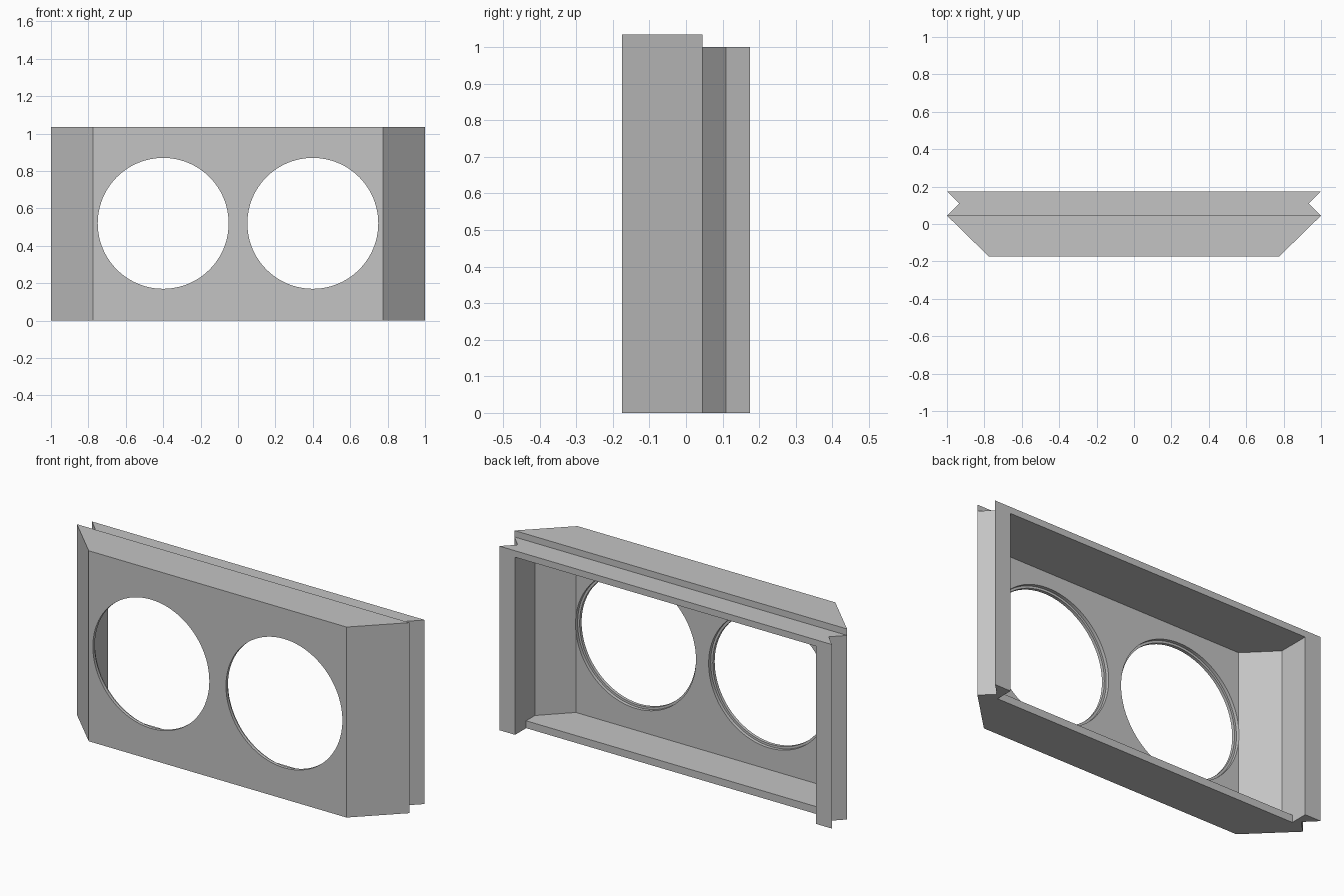
import bpy
import bmesh
import math
from mathutils import Matrix

old = bpy.data.objects.get("Cube")
if old:
    bpy.data.objects.remove(old, do_unlink=True)

grey = bpy.data.materials.new("mid_grey")
grey.use_nodes = True
colour = (0.55, 0.55, 0.55, 1)
grey.diffuse_color = colour
grey.node_tree.nodes["Principled BSDF"].inputs["Base Color"].default_value = colour


def link_mesh(name, bm):
    bmesh.ops.recalc_face_normals(bm, faces=bm.faces)
    mesh = bpy.data.meshes.new(name)
    bm.to_mesh(mesh)
    bm.free()
    mesh.materials.append(grey)
    obj = bpy.data.objects.new(name, mesh)
    bpy.context.collection.objects.link(obj)
    return obj


def prism(name, half, z0, z1):
    """Extrude a plan outline, mirrored from its +x half, between two heights."""
    outline = half + [(-x, y) for x, y in reversed(half)]
    bm = bmesh.new()
    face = bm.faces.new([bm.verts.new((x, y, z0)) for x, y in outline])
    top = bmesh.ops.extrude_face_region(bm, geom=[face])["geom"]
    verts = [v for v in top if isinstance(v, bmesh.types.BMVert)]
    bmesh.ops.translate(bm, verts=verts, vec=(0, 0, z1 - z0))
    return link_mesh(name, bm)


def disc(name, x, radius, y0, y1):
    """Cylinder lying along y."""
    bm = bmesh.new()
    place = Matrix.Translation((x, (y0 + y1) / 2, 0.52)) @ Matrix.Rotation(math.pi / 2, 4, "X")
    bmesh.ops.create_cone(bm, cap_ends=True, segments=96, radius1=radius,
                          radius2=radius, depth=y1 - y0, matrix=place)
    return link_mesh(name, bm)


def cut(target, cutter):
    mod = target.modifiers.new("cut", "BOOLEAN")
    mod.operation = "DIFFERENCE"
    mod.solver = "EXACT"
    mod.object = cutter
    bpy.context.view_layer.objects.active = target
    bpy.ops.object.modifier_apply(modifier=mod.name)
    bpy.data.objects.remove(cutter, do_unlink=True)


# Housing with chamfered front corners and notched sides
housing = prism("housing", [(0.775, -0.175), (1, 0.045), (0.935, 0.11), (1, 0.175)], 0, 1.035)

# Hollow interior, open at the back
cut(housing, prism("cavity", [(0.76, -0.14), (0.905, 0.005), (0.905, 0.4)], 0.04, 0.965))

# Lower rear top edge
cut(housing, prism("top_step", [(1.2, 0.045), (1.2, 0.4)], 1.0, 1.2))

# Floor stops short of the back flange
cut(housing, prism("floor_gap", [(0.905, 0.08), (0.905, 0.4)], -0.2, 0.5))

# Two round openings, each with a shallow recess behind
for x in (-0.4, 0.4):
    cut(housing, disc("opening", x, 0.35, -0.3, -0.1))
    cut(housing, disc("recess", x, 0.362, -0.158, -0.1))

# Smooth hole walls, sharp edges elsewhere
bpy.ops.object.select_all(action="DESELECT")
housing.select_set(True)
bpy.context.view_layer.objects.active = housing
bpy.ops.object.shade_smooth_by_angle(angle=math.radians(30))
